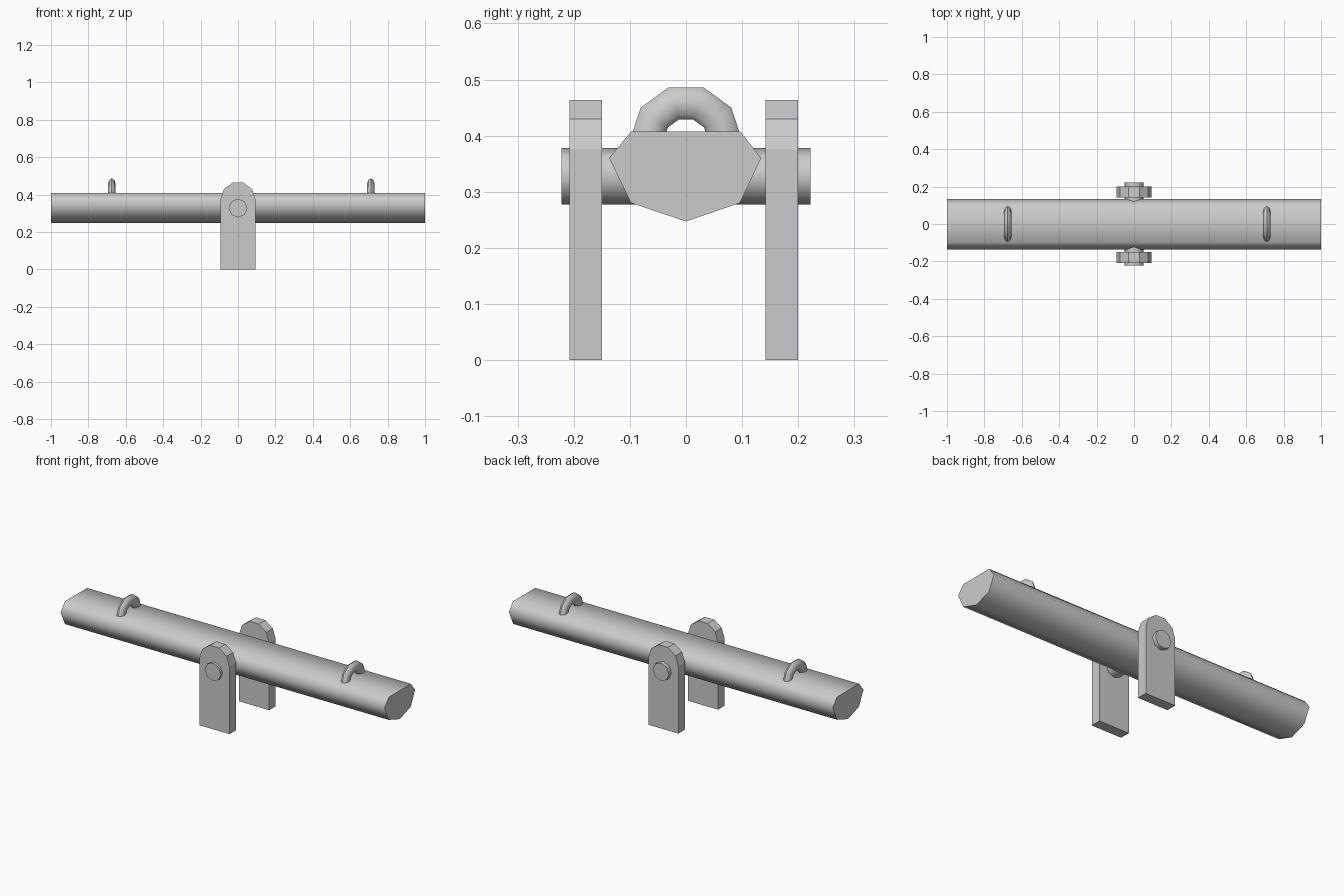
import bpy, bmesh
from math import sin, cos, pi, radians
from mathutils import Vector

if "Cube" in bpy.data.objects:
    bpy.data.objects.remove(bpy.data.objects["Cube"])


def finish(name, bm, smooth=None):
    bmesh.ops.recalc_face_normals(bm, faces=bm.faces)
    me = bpy.data.meshes.new(name)
    bm.to_mesh(me)
    bm.free()
    ob = bpy.data.objects.new(name, me)
    bpy.context.collection.objects.link(ob)
    if smooth:
        bpy.ops.object.select_all(action='DESELECT')
        ob.select_set(True)
        bpy.context.view_layer.objects.active = ob
        bpy.ops.object.shade_smooth_by_angle(angle=radians(smooth))
    return ob


def prism(name, points, sweep, smooth=None):
    bm = bmesh.new()
    face = bm.faces.new([bm.verts.new(p) for p in points])
    new = bmesh.ops.extrude_face_region(bm, geom=[face], use_keep_orig=True)["geom"]
    verts = [g for g in new if isinstance(g, bmesh.types.BMVert)]
    bmesh.ops.translate(bm, verts=verts, vec=Vector(sweep))
    return finish(name, bm, smooth)


# Seven-sided log beam
section = [(-0.098, 0.407), (-0.137, 0.36), (-0.098, 0.28), (0, 0.247),
           (0.096, 0.28), (0.134, 0.36), (0.097, 0.407)]
prism("beam", [(-1, y, z) for y, z in section], (2, 0, 0), 70)

# Round-topped uprights, half a decagon at the top
arch = [(0.093 * cos(i * pi / 5), 0.375 + 0.093 * sin(i * pi / 5)) for i in range(6)]
outline = [(-0.093, 0), (0.093, 0)] + arch
for name, y in (("front_upright", -0.208), ("back_upright", 0.142)):
    prism(name, [(x, y, z) for x, z in outline], (0, 0.058, 0))

# Octagonal axle
prism("axle", [(0.05 * sin(i * pi / 4), -0.222, 0.3275 + 0.05 * cos(i * pi / 4))
               for i in range(8)], (0, 0.444, 0), 50)


# Half-ring handles with an oval tube
def handle(name, x0, segs=5, sides=8):
    bm = bmesh.new()
    rings = []
    for i in range(segs + 1):
        a = pi * i / segs
        ring = []
        for j in range(sides):
            t = 2 * pi * j / sides
            r = 0.07 + 0.03 * cos(t)
            ring.append(bm.verts.new((x0 + 0.02 * sin(t), r * cos(a), 0.391 + r * sin(a))))
        rings.append(ring)
    for a, b in zip(rings, rings[1:]):
        for j in range(sides):
            k = (j + 1) % sides
            bm.faces.new((a[j], a[k], b[k], b[j]))
    bm.faces.new(rings[0])
    bm.faces.new(rings[-1])
    finish(name, bm, 60)


handle("left_handle", -0.675)
handle("right_handle", 0.71)
